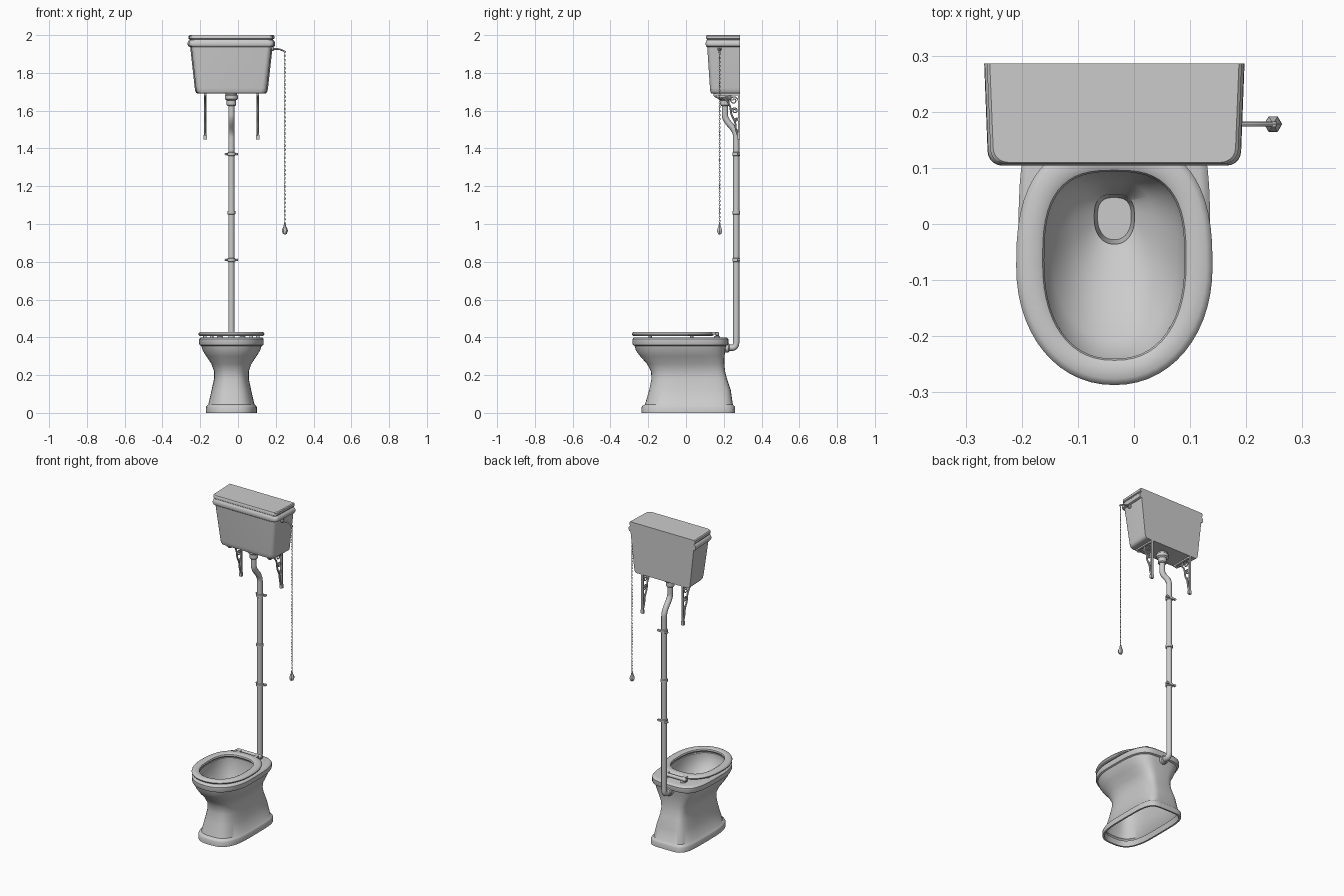
import bpy, bmesh
from math import sin, cos, pi, radians
from mathutils import Matrix, Vector

if "Cube" in bpy.data.objects:
    bpy.data.objects.remove(bpy.data.objects["Cube"])

CX = -0.035          # centre line of the pan, pipe and tank
PY = 0.266           # pipe position near the wall


def finish(ob, angle=38):
    ob.data.shade_smooth()
    ob.data.set_sharp_from_angle(angle=radians(angle))
    return ob


def loft(name, rings, caps=(True, True), closed=False, mat=None):
    """Skin a stack of equal-length point rings."""
    bm = bmesh.new()
    vs = [[bm.verts.new(p) for p in r] for r in rings]
    n = len(vs[0])
    for a, b in list(zip(vs, vs[1:])) + ([(vs[-1], vs[0])] if closed else []):
        for i in range(n):
            j = (i + 1) % n
            bm.faces.new((a[i], a[j], b[j], b[i]))
    if caps[0]:
        bm.faces.new(vs[0][::-1])
    if caps[1]:
        bm.faces.new(vs[-1])
    bmesh.ops.recalc_face_normals(bm, faces=bm.faces)
    if mat:
        bm.transform(mat)
    me = bpy.data.meshes.new(name)
    bm.to_mesh(me)
    bm.free()
    ob = bpy.data.objects.new(name, me)
    bpy.context.collection.objects.link(ob)
    return finish(ob)


def oval(z, h, yf, yr, yc, nf, nr, d=0, n=56):
    """Egg-shaped ring inset by d, with its own roundness for front and rear halves."""
    pts = []
    for i in range(n):
        c, s = cos(2 * pi * i / n), sin(2 * pi * i / n)
        e = 2 / (nr if s > 0 else nf)
        x = (h - d) * abs(c) ** e * (1 if c > 0 else -1)
        y = yc + abs(s) ** e * ((yr - d - yc) if s > 0 else (yf + d - yc))
        pts.append((CX + x, y, z))
    return pts


def lathe(name, prof, loc, axis='Z', n=20):
    rings = [[(r * cos(2 * pi * i / n), r * sin(2 * pi * i / n), z) for i in range(n)]
             for r, z in prof]
    to = Vector([float(axis == a) for a in 'XYZ'])
    rot = Vector((0, 0, 1)).rotation_difference(to).to_matrix().to_4x4()
    return loft(name, rings, mat=Matrix.Translation(loc) @ rot)


def box(name, x0, x1, y0, y1, z0, z1):
    return loft(name, [[(x0, y0, z), (x1, y0, z), (x1, y1, z), (x0, y1, z)] for z in (z0, z1)])


def tube(name, pts, r, res=3, steps=5):
    """Smooth round bar through a control path."""
    cu = bpy.data.curves.new(name, 'CURVE')
    cu.dimensions = '3D'
    cu.bevel_depth, cu.bevel_resolution, cu.use_fill_caps = r, res, True
    sp = cu.splines.new('NURBS')
    sp.points.add(len(pts) - 1)
    for p, q in zip(sp.points, pts):
        p.co = (*q, 1)
    sp.use_endpoint_u, sp.order_u, sp.resolution_u = True, 3, steps
    ob = bpy.data.objects.new(name, cu)
    bpy.context.collection.objects.link(ob)
    bpy.ops.object.select_all(action='DESELECT')
    ob.select_set(True)
    bpy.context.view_layer.objects.active = ob
    bpy.ops.object.convert(target='MESH')
    return finish(bpy.context.view_layer.objects.active)


# Pan: hollow pedestal, rim, then down into the bowl and its outlet well
def pan_ring(z, h, yf, yr, d=0):
    t = min(1, max(0, (z - .18) / .15))      # squarish foot blends into an egg-shaped rim
    return oval(z, h, yf, yr, -.07 * t, 3 - .8 * t, 5 - t, d)


def bowl_ring(z, h, yf, yr):
    return oval(z, h, yf, yr, yf + .53 * (yr - yf), 2.2, 2.8)


rings = [pan_ring(z, .135, -.235, .26, d)
         for z, d in ((.03, .02), (0, .01), (0, 0), (.03, 0), (.037, .004))]
rings += [pan_ring(*p) for p in (
    (.045, .122, -.217, .248), (.12, .105, -.195, .237), (.18, .092, -.183, .217),
    (.22, .092, -.185, .207), (.26, .106, -.207, .203), (.30, .133, -.243, .204),
    (.33, .152, -.265, .208), (.355, .160, -.272, .212))]
rings += [pan_ring(z, .171, -.284, .225, d)
          for z, d in ((.359, .003), (.366, 0), (.39, 0), (.398, .007), (.40, .015))]
rings += [bowl_ring(z, .133, -.248, .105) for z in (.40, .36)]
rings += [bowl_ring(*p) for p in ((.30, .112, -.205, .09), (.25, .072, -.12, .075),
                                  (.22, .036, -.036, .053), (.15, .03, -.028, .047))]
loft("toilet_pan", rings, caps=(False, True))

# Seat ring with rounded edges
seat = [oval(z, .175, -.287, .148, -.075, 2.1, 2.6, d)
        for z, d in ((.408, .008), (.412, .002), (.418, 0), (.424, .003), (.429, .011))]
seat += [oval(z, .125, -.24, .093, -.065, 2.3, 2.8, -d)
         for z, d in ((.429, .012), (.424, .003), (.416, 0), (.408, .003))]
loft("seat", seat, caps=(False, False), closed=True)

# Seat buffers and hinge, mirrored about the centre line
for s, side in ((-1, "left"), (1, "right")):
    for y, w in ((-.19, .105), (.03, .14)):
        lathe("seat_buffer_" + side, [(.009, 0), (.009, .012)], (CX + s * w, y, .398), n=12)
    hx = CX + s * .06
    lathe("hinge_post_" + side, [(.016, 0), (.016, .006), (.009, .01), (.009, .02)],
          (hx, .165, .398), n=16)
    box("hinge_strap_" + side, hx - .01, hx + .01, .10, .165, .416, .427)
lathe("hinge_bar", [(.007, -.088), (.011, -.084), (.011, .084), (.007, .088)],
      (CX, .165, .418), 'X', 16)

# Flush pipe with its couplings
path = ((.206, 1.66), (.206, 1.6), (.206, 1.555), (PY, 1.49), (PY, 1.43), (PY, 1),
        (PY, .41), (PY, .345), (.225, .345), (.17, .345))
tube("flush_pipe", [(CX, y, z) for y, z in path], .0165, 4, 8)
lathe("tank_coupling", [(.021, 1.625), (.025, 1.63), (.025, 1.655), (.035, 1.662),
                        (.035, 1.68), (.03, 1.685), (.03, 1.7)], (CX, .206, 0), n=24)
lathe("pan_coupling", [(.024, 0), (.024, .035), (.020, .04)], (CX, .19, .345), 'Y', 24)

# Pipe joint and clips with wall ears and screws
for z, part in ((.81, "pipe_clip_lower"), (1.06, "pipe_joint"), (1.37, "pipe_clip_upper")):
    lathe(part, [(.017, -.01), (.0205, -.008), (.0205, .008), (.017, .01)], (CX, PY, z))
    if part != "pipe_joint":
        box("clip_ears", CX - .034, CX + .034, .277, .286, z - .005, z + .005)
        for s in (-1, 1):
            lathe("clip_screw", [(.004, 0), (.007, .003), (.007, .014)],
                  (CX + s * .029, .272, z), 'Y', 10)


# Tank and lid: flat back, rounded front corners
def tank_ring(z, d, r=.026, k=5):
    h, yf = .232 - d, .104 + d * .6
    draft = .006     # sides splay slightly towards the wall
    pts = [(CX + h, .286, z)]
    for s, a0 in ((1, 0), (-1, pi / 2)):
        for i in range(k + 1):
            a = a0 + pi / 2 * i / k
            x = h - draft - r
            pts.append((CX + s * x + r * cos(a), yf + r - r * sin(a), z))
    return pts + [(CX - h, .286, z)]


loft("tank", [tank_ring(z, d) for z, d in (
    (1.69, .056), (1.693, .047), (1.702, .041), (1.72, .038), (1.945, .013))])
loft("tank_lid", [tank_ring(z, d) for z, d in (
    (1.938, .01), (1.942, .003), (1.95, 0), (1.962, .001), (1.97, .006), (1.974, .011),
    (1.978, .011), (1.981, .005), (1.995, .005), (2, .01))])


# Scrolled wall brackets
def spiral(x, y, z, r, a0, flip, n=14):
    return [(x, y + r * (1 - .75 * i / n) * cos(a0 + flip * 3 * pi * i / n),
             z + r * (1 - .75 * i / n) * sin(a0 + flip * 3 * pi * i / n)) for i in range(n + 1)]


brace = ((.15, 1.683), (.165, 1.664), (.2, 1.672), (.235, 1.63), (.238, 1.58),
         (.262, 1.54), (.262, 1.5), (.279, 1.46))
scrolls = ((.253, 1.654, .023, 0, 1), (.212, 1.668, .012, 1.5, -1),
           (.258, 1.6, .018, pi, -1), (.267, 1.552, .01, 0, 1))
for x, side in ((CX - .139, "left"), (CX + .139, "right")):
    box("bracket_wall_bar_" + side, x - .006, x + .006, .276, .286, 1.45, 1.69)
    box("bracket_shelf_bar_" + side, x - .006, x + .006, .145, .286, 1.681, 1.691)
    box("bracket_foot_" + side, x - .009, x + .009, .272, .286, 1.447, 1.47)
    tube("bracket_brace_" + side, [(x, y, z) for y, z in brace], .005, 2)
    for s in scrolls:
        tube("bracket_scroll_" + side, spiral(x, *s), .0035, 1, 2)

# Pull lever, chain and handle
HX, HY = .248, .178
tube("pull_lever", [(x, HY, z) for x, z in ((.16, 1.927), (.205, 1.927), (.225, 1.925),
                                            (.252, 1.911))], .0045, 2)
lathe("lever_boss", [(.011, 0), (.011, .008), (.007, .012)], (.178, HY, 1.927), 'X', 14)
lathe("lever_eye", [(.006, -.005), (.006, .005)], (HX, HY, 1.911), 'Y', 12)

for k, side in enumerate(("front", "side")):
    link = []
    for i in range(10):
        out = Vector((cos(pi * i / 5), 0, sin(pi * i / 5)))
        c = Vector((.0035 * out.x, 0, .0065 * out.z))
        link.append([c + .0014 * (out * cos(b * pi / 2) + Vector((0, sin(b * pi / 2), 0)))
                     for b in range(4)])
    m = Matrix.Translation((HX, HY, 1.004 + k * .0108)) @ Matrix.Rotation(pi / 2 * k, 4, 'Z')
    arr = loft("chain_links_" + side, link, (False, False), True, m).modifiers.new("repeat", 'ARRAY')
    arr.use_relative_offset, arr.use_constant_offset = False, True
    arr.constant_offset_displace = (0, 0, .0216)
    arr.count = 42
lathe("pull_handle", [(.004, .945), (.01, .948), (.016, .962), (.015, .97), (.008, .985),
                      (.006, .993), (.004, 1.004)], (HX, HY, 0), n=6)
